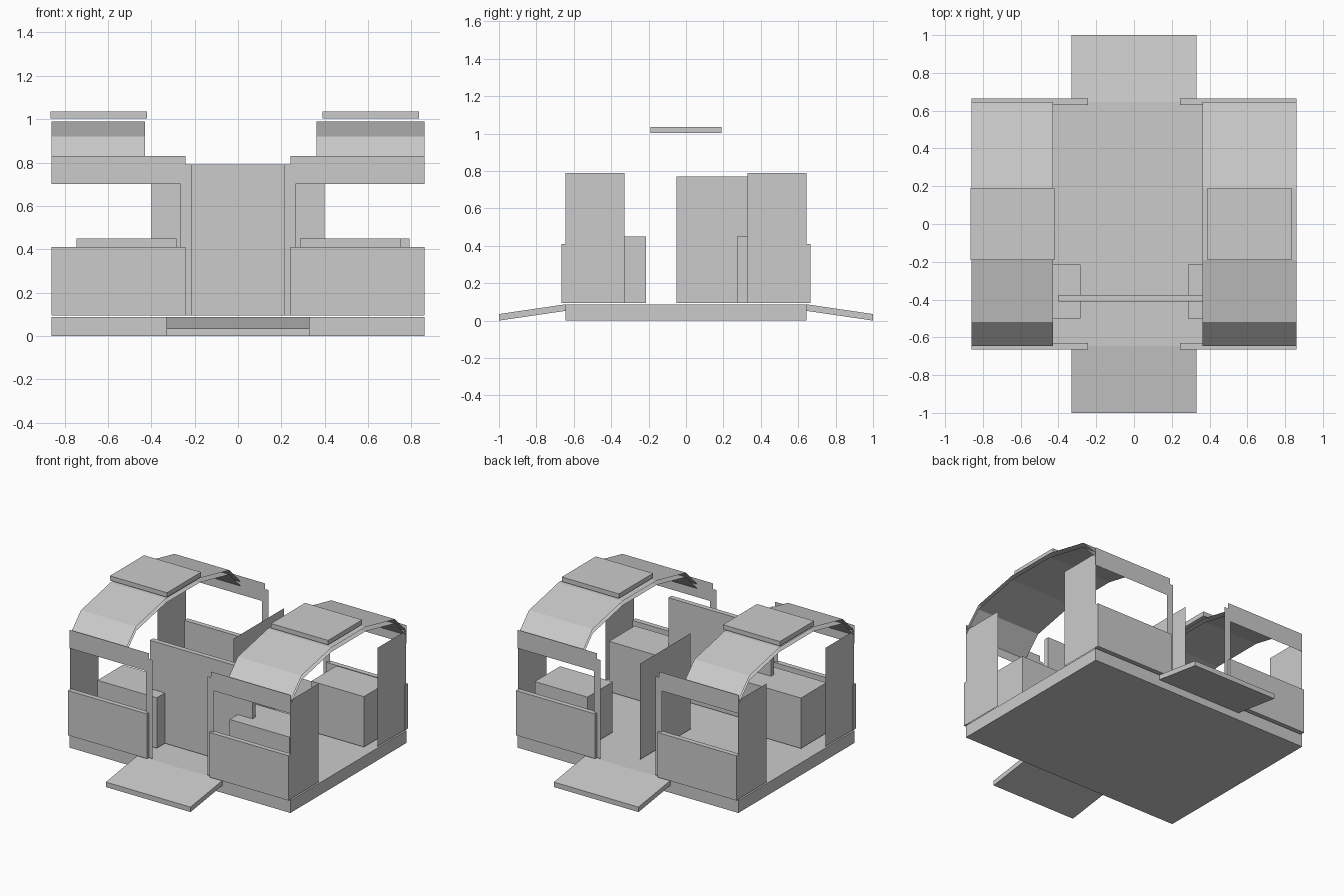
import bpy, bmesh

cube = bpy.data.objects.get("Cube")
if cube:
    bpy.data.objects.remove(cube, do_unlink=True)

GREY = (0.6, 0.6, 0.6, 1.0)
mat = bpy.data.materials.new("plain grey")
mat.use_nodes = True
mat.diffuse_color = GREY
mat.node_tree.nodes["Principled BSDF"].inputs["Base Color"].default_value = GREY


def make(name, bm):
    mesh = bpy.data.meshes.new(name)
    bm.to_mesh(mesh)
    bm.free()
    mesh.materials.append(mat)
    obj = bpy.data.objects.new(name, mesh)
    bpy.context.collection.objects.link(obj)
    return obj


def box(name, xs, ys, zs):
    bm = bmesh.new()
    bmesh.ops.create_cube(bm, size=1)
    for v in bm.verts:
        v.co = [r[0] if c < 0 else r[1] for c, r in zip(v.co, (xs, ys, zs))]
    return make(name, bm)


def sheet(name, points):
    bm = bmesh.new()
    bm.faces.new([bm.verts.new(p) for p in points])
    return make(name, bm)


def strip(name, xs, profile):
    # Sweep an open y/z profile across x
    bm = bmesh.new()
    rows = [[bm.verts.new((x, y, z)) for x in xs] for y, z in profile]
    for a, b in zip(rows, rows[1:]):
        bm.faces.new((a[0], a[1], b[1], b[0]))
    return make(name, bm)


W, D = 0.86, 0.645          # half width and half depth of the cabin
FLOOR, TOP = 0.095, 0.79

# Floor slab
box("floor_slab", (-W, W), (-D, D), (0, 0.087))

for end, s in (("front", -1), ("back", 1)):
    # Sloping entry ramp
    ramp = box(end + "_ramp", (-0.33, 0.33), sorted((s * D, s)), (0, 0.035))
    for v in ramp.data.vertices:
        if abs(v.co.y) < 0.8:
            v.co.z += 0.052
    for side, m in (("left", 1), ("right", -1)):
        name = end + "_" + side
        # Low outer wall
        box(name + "_low_wall", sorted((m * 0.243, m * W)),
            sorted((s * 0.63, s * 0.665)), (FLOOR, 0.41))
        # Thin door post joined to the fascia above the window
        outline = [(0.215, FLOOR), (0.265, FLOOR), (0.265, 0.7), (W, 0.7),
                   (W, 0.83), (0.243, 0.83), (0.243, TOP), (0.215, TOP)]
        sheet(name + "_window_frame", [(m * x, s * D, z) for x, z in outline])
        # Thin corner panel on the side
        sheet(name + "_corner_panel",
              [(m * 0.857, s * y, z) for y, z in
               ((D, FLOOR), (0.33, FLOOR), (0.33, TOP), (D, TOP))])

# Arched roofs with an inner lining
half = [(0.19, 0.99), (0.52, 0.92), (D, TOP)]
arch = [(-y, z) for y, z in reversed(half)] + half
for side, xs in (("left", (0.363, W)), ("right", (-W, -0.43))):
    strip(side + "_roof", xs, arch)
    strip(side + "_roof_lining", xs, [(y, z - 0.03) for y, z in arch])

# Flat roof hatches
box("left_hatch", (0.39, 0.835), (-0.19, 0.19), (1.003, 1.035))
box("right_hatch", (-0.865, -0.42), (-0.19, 0.19), (1.003, 1.035))

# Interior partitions
box("cross_partition", (-0.4, 0.4), (-0.41, -0.375), (FLOOR, TOP))
sheet("centre_partition", [(0, -0.05, FLOOR), (0, 0.51, FLOOR),
                           (0, 0.51, 0.77), (0, -0.05, 0.77)])

# Seat blocks
box("front_left_seat", (0.285, 0.75), (-0.5, -0.215), (FLOOR, 0.45))
box("front_right_seat", (-0.745, -0.283), (-0.5, -0.215), (FLOOR, 0.45))
box("back_left_seat", (0.38, 0.79), (0.273, 0.555), (FLOOR, 0.45))
